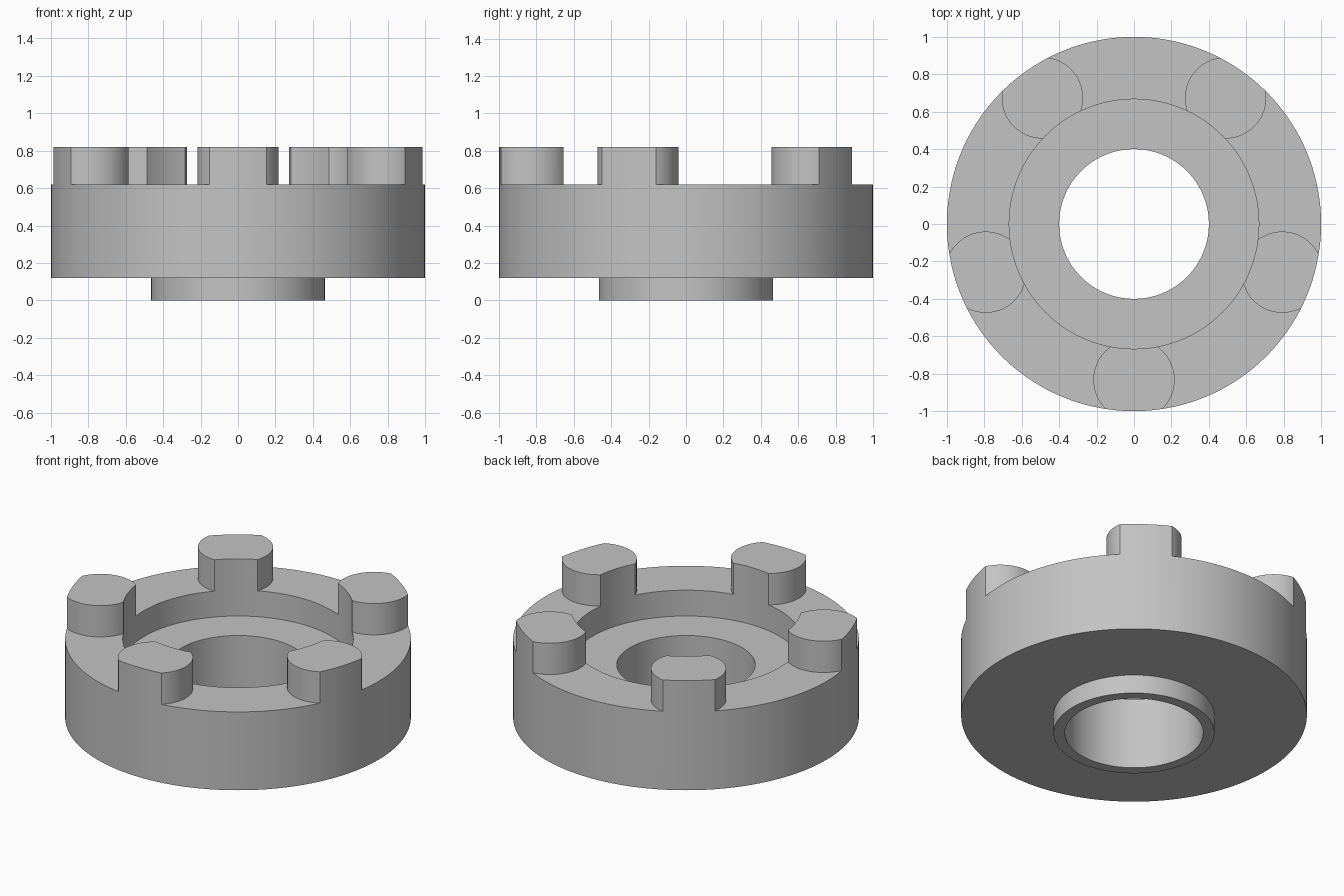
import bpy, bmesh, math
from mathutils import Matrix, Vector

cube = bpy.data.objects.get("Cube")
if cube:
    bpy.data.objects.remove(cube, do_unlink=True)

RIM_Z, TOP_Z, LUGS = 0.62, 0.82, 5
LUG_RADIUS, LUG_ORBIT = 0.217, 0.833

grey = bpy.data.materials.new("plain_grey")
grey.use_nodes = True
grey.diffuse_color = (0.55, 0.55, 0.55, 1)
grey.node_tree.nodes["Principled BSDF"].inputs["Base Color"].default_value = grey.diffuse_color


def make_object(name, bm):
    bmesh.ops.recalc_face_normals(bm, faces=bm.faces)
    mesh = bpy.data.meshes.new(name)
    bm.to_mesh(mesh)
    bm.free()
    obj = bpy.data.objects.new(name, mesh)
    bpy.context.collection.objects.link(obj)
    mesh.materials.append(grey)
    return obj


def add_cylinder(bm, radius, z0, z1, x=0, y=0, sides=96):
    bmesh.ops.create_cone(bm, cap_ends=True, segments=sides, radius1=radius, radius2=radius,
                          depth=z1 - z0, matrix=Matrix.Translation((x, y, (z0 + z1) / 2)))


def lathe(name, profile, steps=144):
    """Revolve a closed (radius, z) profile around the z axis."""
    bm = bmesh.new()
    verts = [bm.verts.new((r, 0, z)) for r, z in profile]
    edges = [bm.edges.new((v, verts[i - 1])) for i, v in enumerate(verts)]
    bmesh.ops.spin(bm, geom=verts + edges, cent=Vector(), axis=(0, 0, 1),
                   angle=math.tau, steps=steps)
    bmesh.ops.remove_doubles(bm, verts=bm.verts, dist=0.0001)
    return make_object(name, bm)


def subtract(target, cutter):
    mod = target.modifiers.new("cut", "BOOLEAN")
    mod.operation, mod.solver, mod.object = "DIFFERENCE", "EXACT", cutter
    bpy.ops.object.select_all(action="DESELECT")
    bpy.context.view_layer.objects.active = target
    target.select_set(True)
    bpy.ops.object.modifier_apply(modifier=mod.name)
    bpy.data.objects.remove(cutter, do_unlink=True)


# Ring with bore, recess and lower hub, left at full lug height
body = lathe("lugged_ring", [(0.4, 0), (0.465, 0), (0.465, 0.12), (1, 0.12),
                             (1, TOP_Z), (0.667, TOP_Z), (0.667, 0.455), (0.4, 0.455)])

# Slab with five round holes, which leaves the lugs standing on the rim
bm = bmesh.new()
add_cylinder(bm, 1.2, RIM_Z, 1)
slab = make_object("rim_cutter", bm)
bm = bmesh.new()
for i in range(LUGS):
    a = -math.pi / 2 + i * math.tau / LUGS
    add_cylinder(bm, LUG_RADIUS, 0.5, 1.1, LUG_ORBIT * math.cos(a), LUG_ORBIT * math.sin(a))
subtract(slab, make_object("lug_holes", bm))
subtract(body, slab)

# Smooth curved walls with crisp rims
body.select_set(True)
bpy.context.view_layer.objects.active = body
bpy.ops.object.shade_smooth_by_angle(angle=math.radians(25))
